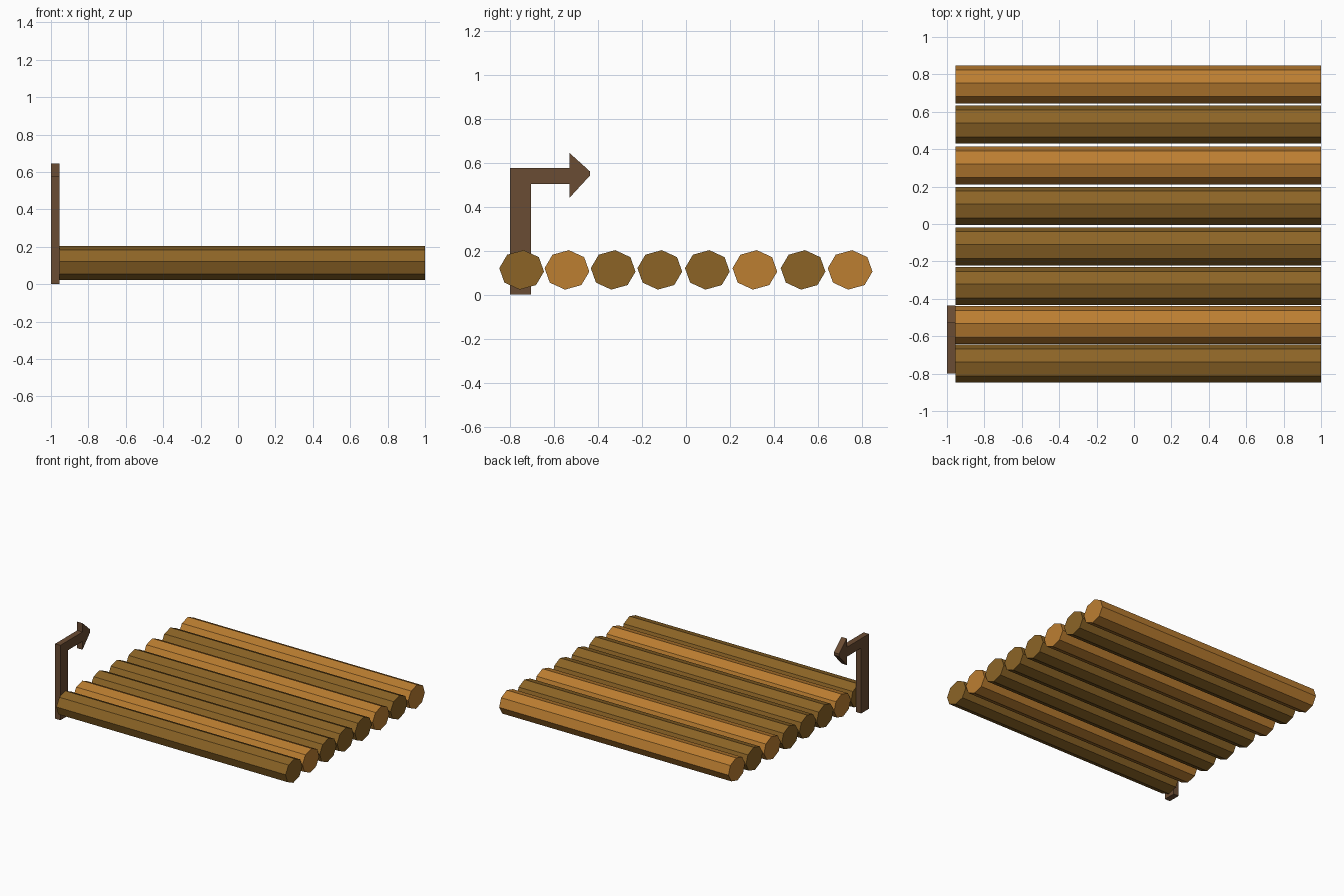
import bpy, bmesh, math

if "Cube" in bpy.data.objects:
    bpy.data.objects.remove(bpy.data.objects["Cube"])


def material(name, rgb):
    m = bpy.data.materials.new(name)
    lin = [(c / 255 / 12.92) if c < 10 else ((c / 255 + 0.055) / 1.055) ** 2.4 for c in rgb]
    m.diffuse_color = (*lin, 1)
    m.use_nodes = True
    m.node_tree.nodes["Principled BSDF"].inputs["Base Color"].default_value = m.diffuse_color
    return m


dark_wood = material("dark wood", (140, 100, 38))
light_wood = material("light wood", (188, 126, 49))
post_wood = material("post wood", (106, 76, 51))


def prism(name, profile, x0, x1, mat):
    """Extrude a (y, z) outline along x."""
    bm = bmesh.new()
    face = bm.faces.new([bm.verts.new((x0, y, z)) for y, z in profile])
    new = bmesh.ops.extrude_face_region(bm, geom=[face])["geom"]
    verts = [v for v in new if isinstance(v, bmesh.types.BMVert)]
    bmesh.ops.translate(bm, verts=verts, vec=(x1 - x0, 0, 0))
    bmesh.ops.recalc_face_normals(bm, faces=bm.faces)
    mesh = bpy.data.meshes.new(name)
    bm.to_mesh(mesh)
    bm.free()
    mesh.materials.append(mat)
    obj = bpy.data.objects.new(name, mesh)
    bpy.context.collection.objects.link(obj)
    return obj


# Row of slightly flattened eight-sided logs
log_centres = [-0.747, -0.541, -0.331, -0.119, 0.097, 0.313, 0.532, 0.746]
light_logs = {1, 5, 7}
angles = [math.radians(45 * k - 5) for k in range(8)]
for i, yc in enumerate(log_centres):
    outline = [(yc + 0.102 * math.cos(a), 0.113 + 0.09 * math.sin(a)) for a in angles]
    prism(f"log_{i + 1}", outline, -0.955, 1.0, light_wood if i in light_logs else dark_wood)

# Bent post ending in an arrow head
prism("arrow_post", [
    (-0.80, 0.0), (-0.705, 0.0), (-0.705, 0.504), (-0.53, 0.504), (-0.53, 0.44),
    (-0.437, 0.541), (-0.437, 0.561), (-0.53, 0.645), (-0.53, 0.577), (-0.80, 0.577),
], -1.0, -0.955, post_wood)
